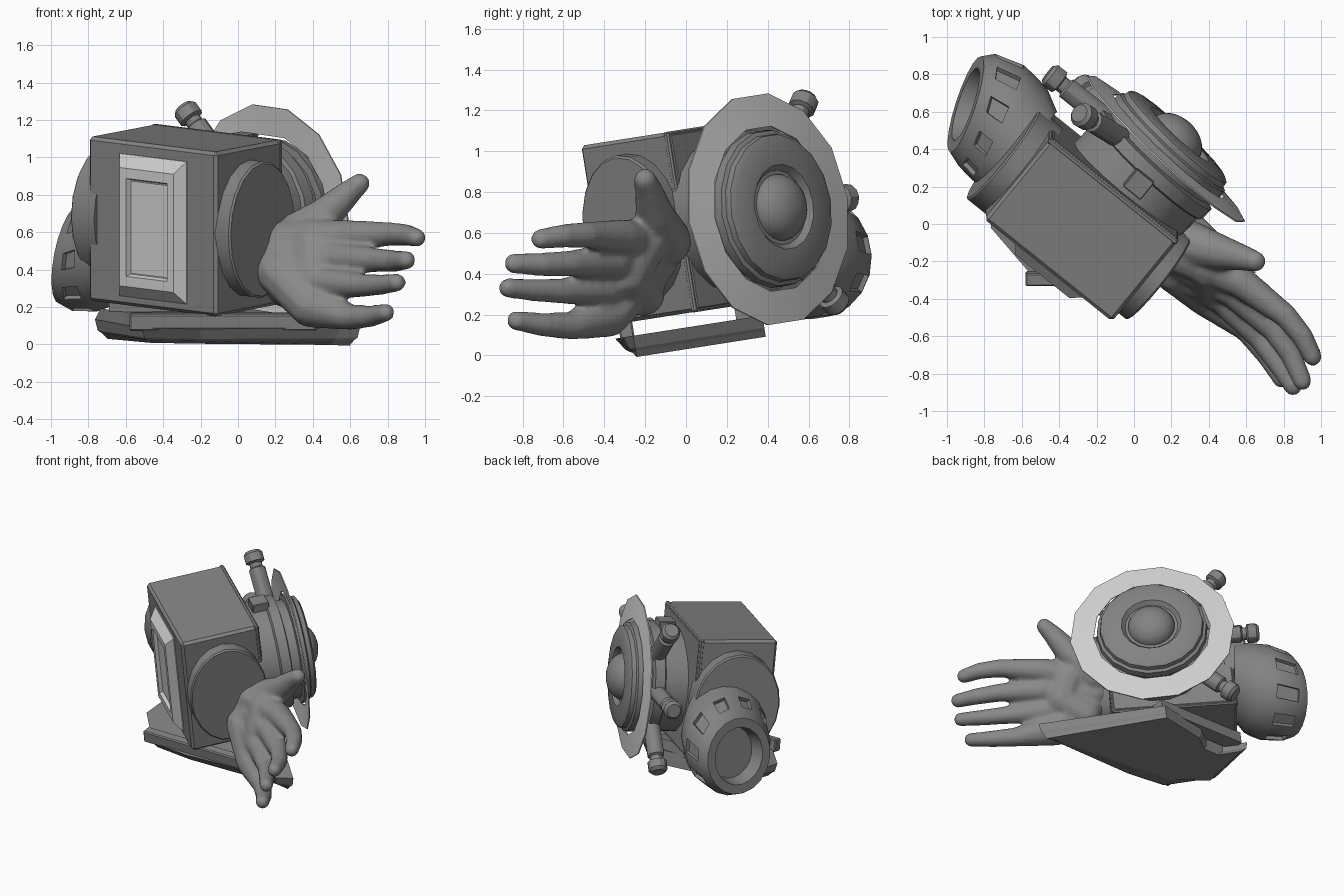
import bpy, bmesh, math
from math import radians, cos, sin, pi
from mathutils import Matrix, Vector

if "Cube" in bpy.data.objects:
    bpy.data.objects.remove(bpy.data.objects["Cube"])


def material(name, value):
    m = bpy.data.materials.new(name)
    m.use_nodes = True
    color = (value, value, value, 1)
    m.diffuse_color = color
    m.node_tree.nodes["Principled BSDF"].inputs["Base Color"].default_value = color
    return m


BODY = material("dark grey", 0.225)
SKIN = material("mid grey", 0.25)
PALE = material("pale grey", 0.62)

T = Matrix.Translation


def R(degrees, axis):
    return Matrix.Rotation(radians(degrees), 4, axis)


# Pitched frame, then body frame: x along the front face, y to the back
PITCH = R(8.9, 'X')
FRAME = PITCH @ T((-0.28, 0.14, 0)) @ R(-39, 'Z')


def finish(name, bm, mat, matrix=Matrix(), bevel=0, angle=30):
    bmesh.ops.recalc_face_normals(bm, faces=bm.faces)
    mesh = bpy.data.meshes.new(name)
    bm.to_mesh(mesh)
    bm.free()
    mesh.transform(matrix)
    mesh.materials.append(mat)
    ob = bpy.data.objects.new(name, mesh)
    bpy.context.collection.objects.link(ob)
    bpy.ops.object.select_all(action='DESELECT')
    ob.select_set(True)
    bpy.context.view_layer.objects.active = ob
    if angle:
        bpy.ops.object.shade_smooth_by_angle(angle=radians(angle))
    if bevel:
        mod = ob.modifiers.new("bevel", 'BEVEL')
        mod.width = bevel
        mod.segments = 1
    return ob


def loft(name, rings, mat, matrix=Matrix(), closed=False, angle=30, slot_band=None):
    """Skin equal point rings; cap the ends unless closed; sink slots in one band."""
    bm = bmesh.new()
    loops = [[bm.verts.new(p) for p in ring] for ring in rings]
    pairs = list(zip(loops, loops[1:]))
    if closed:
        pairs.append((loops[-1], loops[0]))
    else:
        bm.faces.new(loops[0])
        bm.faces.new(loops[-1])
    n = len(loops[0])
    slots = []
    for k, (a, b) in enumerate(pairs):
        for i in range(n):
            j = (i + 1) % n
            face = bm.faces.new((a[i], a[j], b[j], b[i]))
            if k == slot_band and i % 2:
                slots.append(face)
    if slots:
        bmesh.ops.recalc_face_normals(bm, faces=bm.faces)
        bmesh.ops.inset_individual(bm, faces=slots, thickness=0.006)
        bmesh.ops.inset_individual(bm, faces=slots, thickness=0.004, depth=-0.025)
    return finish(name, bm, mat, matrix, 0, angle)


def circle(r, z, n):
    return [(r * cos(2 * pi * i / n), r * sin(2 * pi * i / n), z) for i in range(n)]


def lathe(name, profile, mat, matrix, n=24, **kw):
    return loft(name, [circle(r, z, n) for z, r in profile], mat, matrix, **kw)


def box(name, size, center, mat, matrix=FRAME, bevel=0):
    bm = bmesh.new()
    bmesh.ops.create_cube(bm, size=1)
    place = T(center) @ Matrix.Diagonal((*size, 1))
    return finish(name, bm, mat, matrix @ place, bevel, 0)


# Main housing with a back cover strip
box("housing", (0.88, 0.57, 0.89), (0, 0, 0.649), BODY, bevel=0.018)
box("back_cover", (0.884, 0.03, 0.894), (0, 0.265, 0.649), BODY, bevel=0.008)


# Front window: sloped frame with a recessed screen
def rect(w, h, z):
    return [(-w, -h, z), (w, -h, z), (w, h, z), (-w, h, z)]


front = FRAME @ T((0.01, -0.28, 0.64)) @ R(90, 'X')
loft("window_frame", [rect(0.23, 0.385, -0.01), rect(0.23, 0.385, 0.01),
                      rect(0.185, 0.32, 0.065), rect(0.14, 0.265, 0.065),
                      rect(0.13, 0.255, 0.035)], PALE, front, angle=0)
box("screen", (0.25, 0.5, 0.008), (0, 0, 0.038), PALE, front)

# Oval bosses on both sides
for name, side, depth, width in (("hand_boss", 1, 0.1, 0.28), ("cuff_boss", -1, 0.115, 0.31)):
    place = FRAME @ T((side * 0.43, 0, 0.65)) @ R(side * 90, 'Y')
    lathe(name, [(-0.05, 1), (depth - 0.01, 1), (depth, 0.97)], BODY,
          place @ Matrix.Diagonal((0.37, width, 1, 1)), n=20)

# Round lens housing on the back
lens = FRAME @ T((0.08, 0, 0.645)) @ R(-4, 'Z') @ R(-90, 'X')
lathe("lens_barrel", [(0.22, 0.38), (0.42, 0.38), (0.43, 0.4), (0.5, 0.4), (0.51, 0.35),
                      (0.57, 0.35), (0.575, 0.39), (0.62, 0.385), (0.63, 0.365), (0.66, 0.36),
                      (0.675, 0.335), (0.68, 0.21), (0.65, 0.185)], BODY, lens, n=18)
dome = [(0.64 + 0.12 * sin(t * pi / 16), 0.165 * cos(t * pi / 16)) for t in range(8)]
lathe("lens_dome", dome, BODY, lens, angle=50)
lathe("reflector_ring", [(0.565, 0.575), (0.585, 0.41), (0.593, 0.41), (0.573, 0.575)],
      PALE, lens, n=14, closed=True)
box("barrel_catch", (0.12, 0.12, 0.1), (0.085, 0.38, 1.03), BODY, bevel=0.005)

# Three radial knobs around the barrel
for i, turn in enumerate((-45, -90, -135)):
    place = FRAME @ T((0.11, 0.49, 0.64)) @ R(turn, 'Y')
    lathe("knob_%d" % (i + 1), [(0.33, 0.06), (0.61, 0.06), (0.62, 0.045), (0.65, 0.045),
                                (0.66, 0.068), (0.72, 0.068), (0.74, 0.05)], BODY, place, n=12)

# Base plate with a flared front, a raised front lip and a back support
back = [(-0.75, 0.0), (-0.72, 0.38), (-0.6, 0.26), (-0.46, 0.26), (-0.34, 0.34), (0.03, 0.4)]
layers = []
for lip, spread, z in ((0.12, 0.93, 0.03), (0.02, 0.97, 0.06), (0, 1, 0.075), (-0.04, 1.02, 0.135)):
    lead = [(0.64, -0.24), (0.53, -0.27 + lip / 2), (-0.2, -0.29 + lip), (-0.5, -0.26 + lip)]
    layers.append([(x * spread, y, z) for x, y in lead + back])
loft("base_plate", layers, BODY, PITCH, angle=0)
box("front_lip", (1.0, 0.07, 0.09), (-0.08, -0.27, 0.165), BODY, PITCH, bevel=0.008)
box("back_support", (0.72, 0.1, 0.09), (-0.33, 0.32, 0.165), BODY, PITCH)

# Open cuff that bends away from the boss: centre, axis, radius
stations = [((-0.58, 0.39, 0.62), (-0.78, 0.62, 0.0), 0.27),
            ((-0.64, 0.46, 0.55), (-0.82, 0.56, 0.0), 0.315),
            ((-0.68, 0.5, 0.53), (-0.86, 0.5, 0.0), 0.325),
            ((-0.73, 0.545, 0.51), (-0.9, 0.42, 0.08), 0.335),
            ((-0.84, 0.61, 0.49), (-0.95, 0.31, 0.15), 0.315),
            ((-0.9, 0.64, 0.48), (-0.95, 0.31, 0.2), 0.27),
            ((-0.9, 0.64, 0.48), (-0.95, 0.31, 0.2), 0.205),
            ((-0.8, 0.6, 0.47), (-0.95, 0.31, 0.2), 0.185)]


def station(center, axis):
    z = Vector(axis).normalized()
    x = Vector((0, 0, 1)).cross(z).normalized()
    turn = Matrix((x, z.cross(x), z)).transposed().to_4x4()
    return T(center) @ turn


loft("cuff", [[station(c, a) @ Vector(p) for p in circle(r, 0, 20)] for c, a, r in stations],
     BODY, angle=35, slot_band=3)

# Open hand: tapered chains of balls fused into one smooth skin
chains = [
    [(0.25, -0.15, 0.54, 0.13), (0.57, -0.31, 0.58, 0.088), (0.81, -0.49, 0.59, 0.066),
     (0.9, -0.6, 0.585, 0.06), (0.955, -0.71, 0.57, 0.052)],
    [(0.23, -0.17, 0.46, 0.13), (0.53, -0.36, 0.46, 0.09), (0.75, -0.57, 0.45, 0.066),
     (0.84, -0.7, 0.445, 0.06), (0.9, -0.84, 0.45, 0.052)],
    [(0.22, -0.21, 0.4, 0.13), (0.48, -0.4, 0.33, 0.09), (0.67, -0.61, 0.315, 0.064),
     (0.77, -0.75, 0.32, 0.057), (0.85, -0.87, 0.33, 0.05)],
    [(0.22, -0.24, 0.39, 0.13), (0.39, -0.38, 0.205, 0.118), (0.6, -0.56, 0.145, 0.07),
     (0.71, -0.7, 0.15, 0.06), (0.79, -0.83, 0.17, 0.05)],
    [(0.28, -0.1, 0.56, 0.13), (0.45, -0.15, 0.68, 0.1), (0.58, -0.18, 0.8, 0.072),
     (0.65, -0.2, 0.86, 0.057)],
    [(0.26, -0.21, 0.3, 0.11), (0.41, -0.3, 0.4, 0.13), (0.4, -0.22, 0.55, 0.13)],
]
bm = bmesh.new()
for chain in chains:
    for a, b in zip(chain, chain[1:]):
        a, b = Vector(a), Vector(b)
        steps = max(2, int((b - a).length / 0.022))
        for i in range(steps + 1):
            p = a.lerp(b, i / steps)
            bmesh.ops.create_icosphere(bm, subdivisions=2, radius=p[3], matrix=T(p.xyz))
hand = finish("hand", bm, SKIN, angle=0)
fuse = hand.modifiers.new("fuse", 'REMESH')
fuse.mode = 'VOXEL'
fuse.voxel_size = 0.014
fuse.use_smooth_shade = True
relax = hand.modifiers.new("relax", 'SMOOTH')
relax.factor = 0.5
relax.iterations = 8
